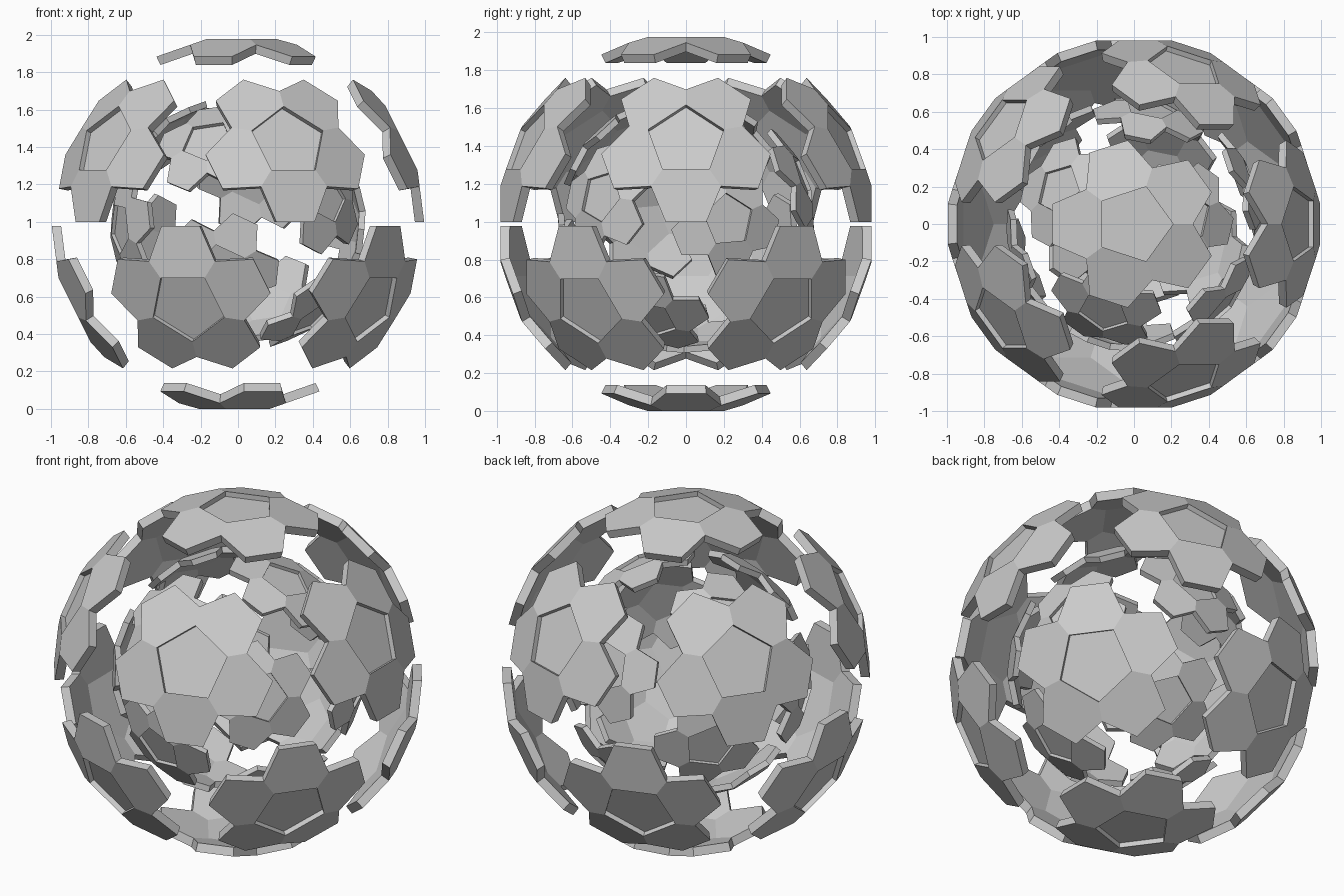
import bpy, bmesh
from math import sin, cos, radians, pi
from mathutils import Matrix, Vector

if "Cube" in bpy.data.objects:
    bpy.data.objects.remove(bpy.data.objects["Cube"])

CENTRE = Vector((0, 0, 0.988))
THICK = 0.95      # inner surface as a fraction of the outer one
RECESS = 0.03     # depth of the sunken pentagon


def polar(radius, degrees, height):
    a = radians(degrees)
    return Vector((radius * cos(a), radius * sin(a), height))


# Panel: a sunken pentagon with five flat hexagonal lobes, with thickness
def panel_mesh():
    bm = bmesh.new()
    pent_o, notch_o, lobe_o = [], [], []
    for k in range(5):
        a = 72 * k
        pent_o.append(polar(0.21, a, 0.988))
        notch_o.append(polar(0.316, a, 0.958))
        lobe_o.append((polar(0.449, a + 36 - 13.8, 0.895),
                       polar(0.449, a + 36 + 13.8, 0.895)))

    def layer(s):
        p = [bm.verts.new(v * s) for v in pent_o]
        n = [bm.verts.new(v * s) for v in notch_o]
        l = [(bm.verts.new(a * s), bm.verts.new(b * s)) for a, b in lobe_o]
        return p, n, l

    top, low = layer(1), layer(THICK)
    floor = [bm.verts.new(v - Vector((0, 0, RECESS))) for v in pent_o]
    for k in range(5):
        j = (k + 1) % 5
        for p, n, l in (top, low):
            bm.faces.new((p[k], n[k], l[k][0], l[k][1], n[j], p[j]))
        bm.faces.new((top[0][k], top[0][j], floor[j], floor[k]))
    bm.faces.new(floor)
    bm.faces.new(low[0])
    # outer rim walls
    rims = [[v for k in range(5) for v in (n[k], l[k][0], l[k][1])]
            for _, n, l in (top, low)]
    for i in range(15):
        j = (i + 1) % 15
        bm.faces.new((rims[0][i], rims[0][j], rims[1][j], rims[1][i]))
    bmesh.ops.recalc_face_normals(bm, faces=bm.faces)
    me = bpy.data.meshes.new("panel")
    bm.to_mesh(me)
    bm.free()
    return me


# The twelve panel directions: two poles and two rings of five
def directions():
    h, r = 5 ** -0.5, 2 * 5 ** -0.5
    dirs = [Vector((0, 0, 1)), Vector((0, 0, -1))]
    for k in range(5):
        dirs.append(polar(r, 72 * k, h))
        dirs.append(polar(r, 180 + 72 * k, -h))
    return dirs


def build_shell(name, mesh, scale, turn):
    dirs = directions()
    for i, d in enumerate(dirs):
        # a pentagon corner points at a neighbouring panel
        near = next(o for o in dirs if 0.3 < o.dot(d) < 0.6)
        x = (near - d * near.dot(d)).normalized()
        y = d.cross(x)
        frame = Matrix((x, y, d)).transposed()
        ob = bpy.data.objects.new(f"{name}_{i + 1}", mesh)
        bpy.context.collection.objects.link(ob)
        ob.matrix_world = (Matrix.Translation(CENTRE)
                           @ (turn @ frame).to_4x4()
                           @ Matrix.Scale(scale, 4))


panel = panel_mesh()

# Outer shell
build_shell("outer_panel", panel, 1.0, Matrix.Identity(3))

# Inner shell, smaller and tilted
e = Vector((0.42, 0.07, 0.905)).normalized()
w = e.cross(Vector((0.907, 0, -0.421))).normalized()
u = w.cross(e)
tilt = Matrix((u, w, e)).transposed() @ Matrix.Rotation(radians(20), 3, 'Z')
build_shell("inner_panel", panel, 0.68, tilt)
